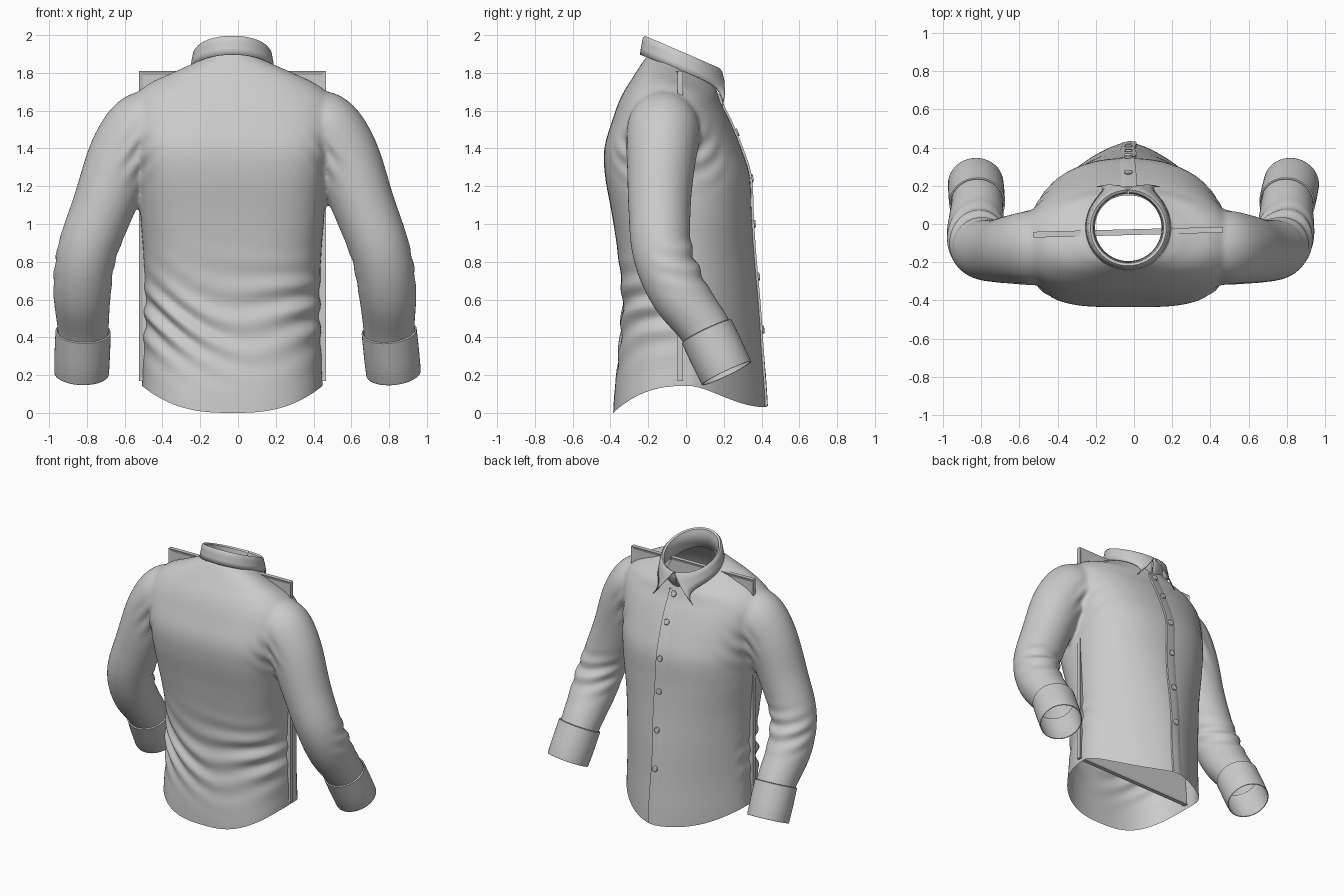
import bpy, bmesh, math
from mathutils import Vector
from mathutils.bvhtree import BVHTree

if "Cube" in bpy.data.objects:
    bpy.data.objects.remove(bpy.data.objects["Cube"])

CX = -0.03  # garment centre line


def make(name, verts, faces, angle=40):
    me = bpy.data.meshes.new(name)
    me.from_pydata([tuple(v) for v in verts], [], faces)
    ob = bpy.data.objects.new(name, me)
    bpy.context.collection.objects.link(ob)
    finish(ob, angle)
    return ob


def finish(ob, angle=40):
    bpy.ops.object.select_all(action='DESELECT')
    ob.select_set(True)
    bpy.context.view_layer.objects.active = ob
    bpy.ops.object.shade_smooth_by_angle(angle=math.radians(angle))


def spline(rows, steps):
    """Catmull-Rom resampling of a list of tuples."""
    out, n = [], len(rows)
    for i in range(n - 1):
        p = [rows[max(i - 1, 0)], rows[i], rows[i + 1], rows[min(i + 2, n - 1)]]
        for k in range(steps):
            t = k / steps
            out.append(tuple(0.5 * (2 * b + (c - a) * t + (2 * a - 5 * b + 4 * c - d) * t * t
                                    + (3 * b - a - 3 * c + d) * t ** 3) for a, b, c, d in zip(*p)))
    return out + [rows[-1]]


def grid_faces(rows, cols, closed):
    m = cols if closed else cols - 1
    return [(r * cols + c, r * cols + (c + 1) % cols, (r + 1) * cols + (c + 1) % cols, (r + 1) * cols + c)
            for r in range(rows - 1) for c in range(m)]


def tube(path, n=40):
    """Rings (x, y, z, radius) swept along a path."""
    pts = [Vector(p[:3]) for p in path]
    verts = []
    for i, p in enumerate(pts):
        d = (pts[min(i + 1, len(pts) - 1)] - pts[max(i - 1, 0)]).normalized()
        u = d.cross(Vector((0, 1, 0))).normalized()
        v = u.cross(d)
        verts += [p + (u * math.cos(a) + v * math.sin(a)) * path[i][3]
                  for a in (2 * math.pi * k / n for k in range(n))]
    return verts, grid_faces(len(pts), n, True)


def capped(verts, faces, n):
    last = len(verts) - n
    return verts, faces + [tuple(range(n))[::-1], tuple(range(last, last + n))]


# Torso volume: z, half width, back y, front y, tilt, front roundness, back roundness
TORSO = [(-.12, .48, -.39, .435, 0, 1.4, 2.7), (.1, .48, -.38, .425, 0, 1.45, 2.7),
         (.35, .47, -.352, .405, 0, 1.5, 2.7), (.6, .463, -.338, .385, 0, 1.65, 2.8),
         (.85, .472, -.362, .362, 0, 1.85, 3), (1.05, .488, -.392, .348, 0, 2.1, 3.3),
         (1.25, .5, -.428, .338, 0, 2.3, 3.6), (1.4, .52, -.432, .292, 0, 2.3, 3.5),
         (1.55, .55, -.39, .23, 0, 2.2, 3), (1.65, .54, -.345, .19, -.08, 2.1, 2.6),
         (1.73, .45, -.282, .172, -.22, 2.1, 2.4), (1.79, .3, -.23, .162, -.38, 2.1, 2.2),
         (1.85, .19, -.192, .15, -.45, 2, 2), (1.99, .17, -.18, .14, -.45, 2, 2)]
N = 80
rings = spline(TORSO, 6)
tv = []
for z, hw, yb, yf, tilt, nf, nb in rings:
    yc = yb * .45 + yf * .55 - .04
    for k in range(N):
        a = 2 * math.pi * k / N
        c, s = math.cos(a), math.sin(a)
        e = 2 / nf if s > 0 else 2 / nb
        y = yc + math.copysign(abs(s) ** e, s) * ((yf - yc) if s > 0 else (yc - yb))
        tv.append((CX + math.copysign(abs(c) ** e, c) * hw, y, z + tilt * (y - yc)))
tv, tf = capped(tv, grid_faces(len(rings), N, True), N)
shirt = make("shirt_body", tv, tf)

# Sleeve volumes and cuffs: x, y, z, radius
SLEEVE = [(.42, -.11, 1.56, .165), (.51, -.12, 1.50, .193), (.61, -.13, 1.36, .183), (.71, -.14, 1.1, .166),
          (.80, -.125, .85, .158), (.825, -.04, .64, .153), (.82, .11, .43, .135), (.828, .215, .21, .135)]
cuffs, parts = [], [shirt]
for side, tag in ((-1, "left"), (1, "right")):
    def place(p):
        x = p[0] - (.045 - .055 * max(0, 1 - p[2] / .8) if side > 0 else 0)
        return (side * x,) + tuple(p[1:])
    path = spline([place(p) for p in SLEEVE], 8)
    parts.append(make("sleeve_" + tag, *capped(*tube(path), 40)))
    a, b = Vector(place(SLEEVE[-2])[:3]), Vector(place(SLEEVE[-1])[:3])
    cv, cf = tube([tuple(a.lerp(b, t)) + (r,) for t, r in
                   ((0, .137), (.01, .142), (.5, .142), (.98, .14), (1, .139))], 48)
    cuff = make("cuff_" + tag, cv, cf)
    m = cuff.modifiers.new("thickness", 'SOLIDIFY')
    m.thickness = .005
    cuffs.append((side, a, b))

# Merge torso and sleeves into one cloth skin
for p in parts:
    bm = bmesh.new()
    bm.from_mesh(p.data)
    bmesh.ops.recalc_face_normals(bm, faces=bm.faces)
    bm.to_mesh(p.data)
    bm.free()
bpy.ops.object.select_all(action='DESELECT')
for p in parts:
    p.select_set(True)
bpy.context.view_layer.objects.active = shirt
bpy.ops.object.join()
m = shirt.modifiers.new("union", 'REMESH')
m.mode, m.voxel_size = 'VOXEL', .013
m = shirt.modifiers.new("relax", 'SMOOTH')
m.factor, m.iterations = .5, 10
for name in ("union", "relax"):
    bpy.ops.object.modifier_apply(modifier=name)

bm = bmesh.new()
bm.from_mesh(shirt.data)


def cut(co, no, test):
    fs = [f for f in bm.faces if test(f.calc_center_median())]
    geom = list({v for f in fs for v in f.verts}) + list({e for f in fs for e in f.edges}) + fs
    bmesh.ops.bisect_plane(bm, geom=geom, plane_co=co, plane_no=no, clear_outer=True)


# Openings: neck, sleeve ends, curved hem
cut((0, -.03, 1.84), Vector((0, .41, .91)), lambda c: c.z > 1.6)
for side, a, b in cuffs:
    cut(a.lerp(b, .12), (b - a).normalized(), lambda c: c.x * side > .6 and c.z < .7)


def hem(v):
    u = min(1, ((v.x - CX) / .48) ** 2)
    return .145 * u ** 1.35 + (.03 * (1 - u) * min(1, v.y / .1) if v.y > 0 else 0)


def hem_shift(sign):
    for v in bm.verts:
        if abs(v.co.x) < .56 and v.co.z < .6:
            v.co.z += sign * hem(v.co)


hem_shift(-1)
cut((0, 0, 0), (0, 0, -1), lambda c: abs(c.x) < .56 and c.z < .4)
hem_shift(1)


# Cloth folds: sagging drapes on the lower back, creases at elbows and armholes
def bump(x, c, w):
    return math.exp(-((x - c) / w) ** 2)


bm.normal_update()
moves = []
for v in bm.verts:
    x, y, z = v.co
    ax, d = abs(x - CX), 0
    if ax < .56 and y < .1:
        w = bump(z, .5, .2) * min(1, max(0, .1 - y) / .3)
        ph = z - .85 * (x - .13) ** 2 + .03 * math.sin(7 * x + 5 * z)
        d += w * (.012 + .005 * math.sin(6 * x + 9 * z)) * math.sin(42 * ph)
    if ax > .55:
        inner = .5 + .5 * min(1, max(-1, (y + .08) / .12))
        d += .009 * inner * bump(z, .8, .11) * math.sin(62 * z + 14 * y + 12 * x)
    d += .007 * bump(ax, .5, .08) * bump(z, 1.36, .12) * math.sin(75 * (z * .6 + ax * .8))
    moves.append(d)
for v, d in zip(bm.verts, moves):
    v.co += v.normal * d
tree = BVHTree.FromBMesh(bm)
bm.to_mesh(shirt.data)
bm.free()
finish(shirt, 60)


def on_front(x, z):
    hit, no, _, _ = tree.ray_cast(Vector((x, 1, z)), Vector((0, -1, 0)))
    return (hit, no) if hit else (Vector((x, .16, z)), Vector((0, 1, 0)))


# Button placket
rows, pv = 60, []
for i in range(rows):
    z = .036 + (1.69 - .036) * i / (rows - 1)
    wob = .005 * math.sin(9 * z)
    for x, off in ((.009, -.002), (.008, .012), (-.03, .007), (-.065, .003), (-.075, -.002)):
        p, _ = on_front(x + wob, z)
        pv.append(p + Vector((0, off, 0)))
make("placket", pv, grid_faces(rows, 5, False))

# Buttons
for i, z in enumerate((.44, .72, 1.0, 1.24, 1.48, 1.66)):
    p, no = on_front(-.03, z)
    if no.y < 0:
        no = -no
    bpy.ops.mesh.primitive_cylinder_add(vertices=24, radius=.021, depth=.012, location=p + no * .012,
                                        rotation=no.to_track_quat('Z', 'Y').to_euler())
    ob = bpy.context.object
    ob.name = "button_%d" % (i + 1)
    m = ob.modifiers.new("edge", 'BEVEL')
    m.width, m.segments = .004, 2
    finish(ob)

# Folded collar: inner stand, fold, pointed outer leaf (radius, leaf fraction, stand height)
cols, kv = 81, []
PROFILE = [(.18, 0, -.13), (.185, 0, -.03), (.19, 0, -.005), (.197, 0, 0), (.203, .08, None),
           (.207, .3, None), (.213, .65, None), (.218, 1, None)]
for r, f, dz in PROFILE:
    for c in range(cols):
        t = 2 * c / (cols - 1) - 1
        th = t * math.pi * .993
        low = th * (1 - .2 * f * t ** 8)
        top = 1.896 - .45 * (-.02 - .19 * math.cos(th))
        drop = dz if dz is not None else -f * (.095 + .1 * t ** 8)
        out = r + .05 * f * t ** 8
        kv.append((CX + out * math.sin(low), -.02 - out * math.cos(low), top + drop))
collar = make("collar", kv, grid_faces(len(PROFILE), cols, False))
m = collar.modifiers.new("thickness", 'SOLIDIFY')
m.thickness = .006

# Flat insert board with a raised rim, running through the shirt
bpy.ops.mesh.primitive_cube_add(size=1, location=(CX, -.043, .99), rotation=(0, 0, math.radians(1.5)))
board = bpy.context.object
board.name = "insert_board"
bm = bmesh.new()
bm.from_mesh(board.data)
bmesh.ops.scale(bm, vec=(.99, .03, 1.64), verts=bm.verts)
bm.normal_update()
for f in [f for f in bm.faces if abs(f.normal.y) > .9]:
    bmesh.ops.inset_region(bm, faces=[f], thickness=.03, depth=-.008)
bm.to_mesh(board.data)
bm.free()
